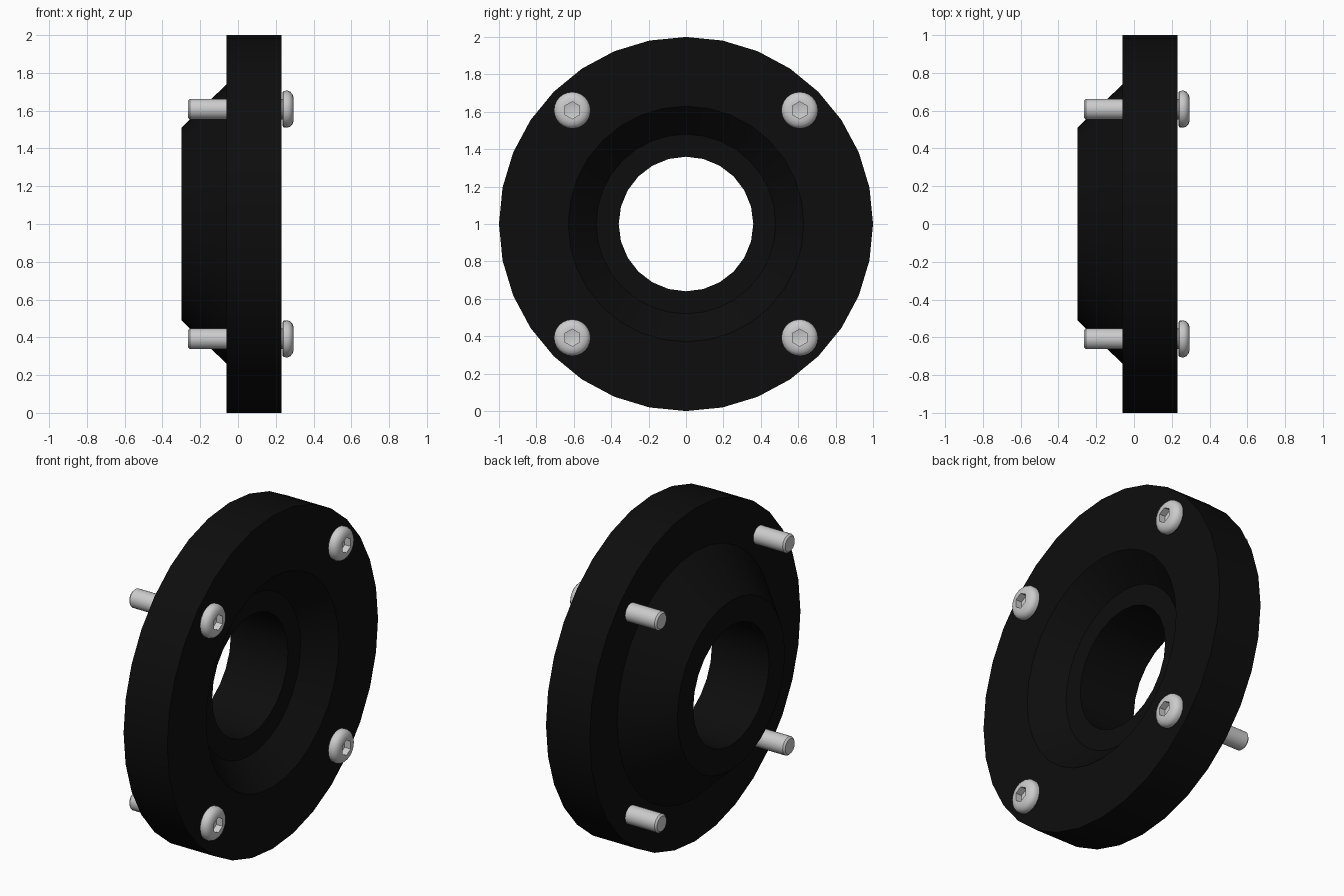
import bpy, bmesh, math

if "Cube" in bpy.data.objects:
    bpy.data.objects.remove(bpy.data.objects["Cube"])


def stitch(bm, a, b):
    """Join two rings of possibly different vertex counts."""
    n, m = len(a), len(b)
    na, nb = (n if n > 1 else 0), (m if m > 1 else 0)
    i = j = 0
    while i < na or j < nb:
        ta = (i + 1) / n if i < na else 9
        tb = (j + 1) / m if j < nb else 9
        a0, b0 = a[i % n], b[j % m]
        a1, b1 = a[(i + 1) % n], b[(j + 1) % m]
        if abs(ta - tb) < 1e-6:
            bm.faces.new((a0, a1, b1, b0))
            i, j = i + 1, j + 1
        elif ta < tb:
            bm.faces.new((a0, a1, b0))
            i += 1
        else:
            bm.faces.new((a0, b1, b0))
            j += 1


def turned(name, profile, closed=False, loc=(0, 0, 0)):
    """Turn a profile of (x, radius, sides) rings about the x axis."""
    bm = bmesh.new()
    rings = []
    for x, r, n in profile:
        rings.append([bm.verts.new((x, r * math.sin(2 * math.pi * k / n),
                                    r * math.cos(2 * math.pi * k / n)))
                      for k in range(n)])
    pairs = list(zip(rings, rings[1:]))
    if closed:
        pairs.append((rings[-1], rings[0]))
    for a, b in pairs:
        stitch(bm, a, b)
    bmesh.ops.recalc_face_normals(bm, faces=bm.faces)
    mesh = bpy.data.meshes.new(name)
    bm.to_mesh(mesh)
    bm.free()
    ob = bpy.data.objects.new(name, mesh)
    ob.location = loc
    bpy.context.collection.objects.link(ob)
    bpy.ops.object.select_all(action='DESELECT')
    ob.select_set(True)
    bpy.context.view_layer.objects.active = ob
    bpy.ops.object.shade_smooth_by_angle(angle=math.radians(30))
    return ob


# Black flange with tapered hub, dished front and through bore
S, B = 32, 24
flange = turned("flange", [
    (-0.06, 1.0, S), (0.23, 1.0, S),
    (0.23, 0.63, S), (0.08, 0.48, S),
    (0.08, 0.36, B), (-0.30, 0.36, B),
    (-0.30, 0.51, S), (-0.06, 0.74, S)], closed=True, loc=(0, 0, 1))
black = bpy.data.materials.new("black")
black.diffuse_color = (0.004, 0.004, 0.004, 1)
black.use_nodes = True
black.node_tree.nodes["Principled BSDF"].inputs["Base Color"].default_value = black.diffuse_color
flange.data.materials.append(black)

# Four button-head bolts with hex sockets
bolt = [
    (-0.265, 0, 1), (-0.265, 0.045, 24), (-0.255, 0.055, 24),
    (0.235, 0.055, 24), (0.235, 0.088, 24), (0.242, 0.097, 24),
    (0.262, 0.098, 24), (0.277, 0.092, 24), (0.288, 0.080, 24),
    (0.295, 0.060, 24), (0.295, 0.046, 6), (0.255, 0.046, 6), (0.243, 0, 1)]
for y in (-1, 1):
    for z in (-1, 1):
        side = "left" if y < 0 else "right"
        level = "lower" if z < 0 else "upper"
        turned(f"bolt_{level}_{side}", bolt, loc=(0, y * 0.608, 1 + z * 0.608))
